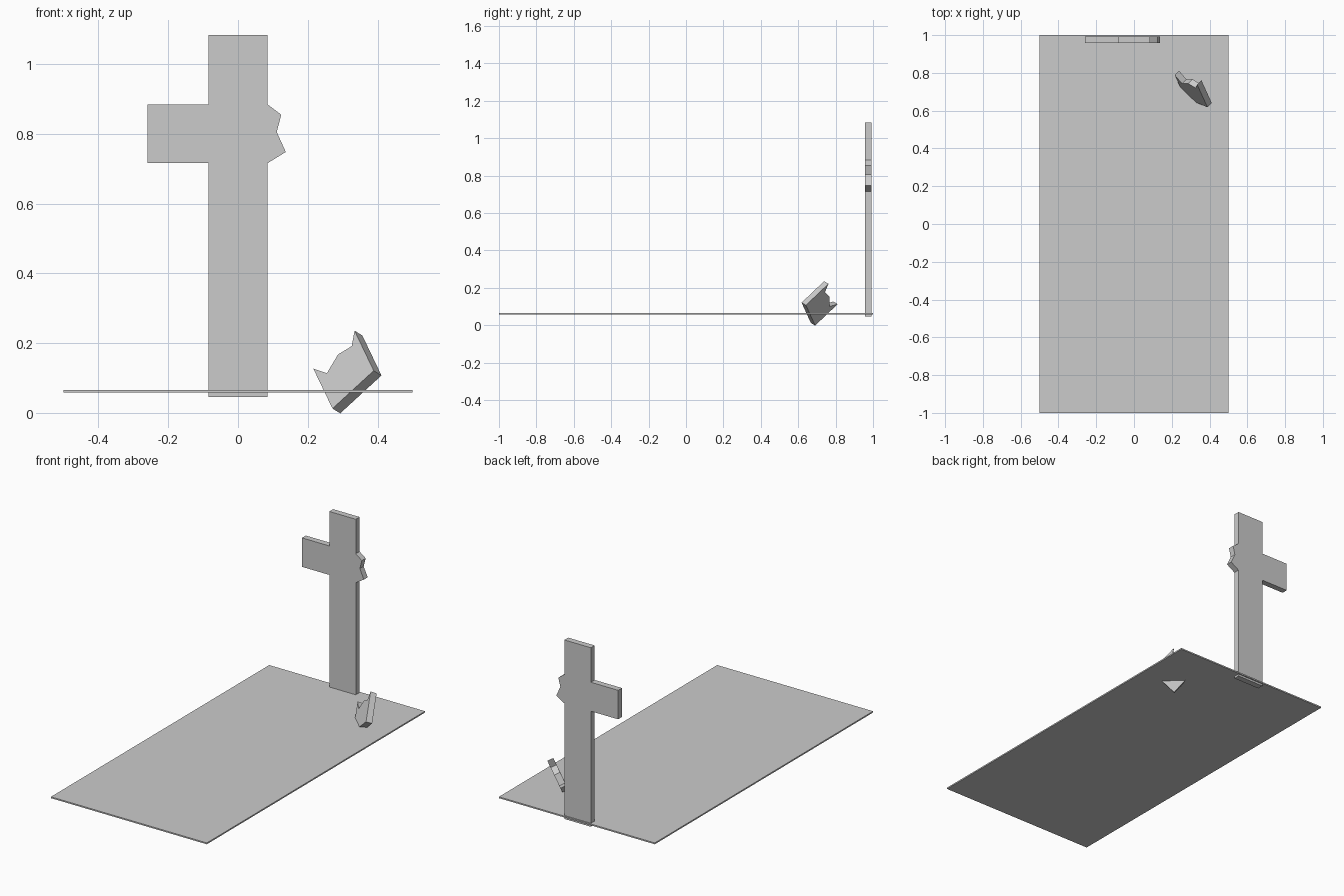
import bpy, bmesh
from mathutils import Matrix, Vector

if "Cube" in bpy.data.objects:
    bpy.data.objects.remove(bpy.data.objects["Cube"], do_unlink=True)

stone = bpy.data.materials.new("grey_stone")
stone.use_nodes = True
stone.diffuse_color = (0.6, 0.6, 0.6, 1)
stone.node_tree.nodes["Principled BSDF"].inputs["Base Color"].default_value = (0.6, 0.6, 0.6, 1)


def prism(name, outline, depth, matrix):
    """Extrude a flat outline along local z and place it with a matrix."""
    bm = bmesh.new()
    face = bm.faces.new([bm.verts.new((a, b, 0)) for a, b in outline])
    extruded = bmesh.ops.extrude_face_region(bm, geom=[face])["geom"]
    moved = [v for v in extruded if isinstance(v, bmesh.types.BMVert)]
    bmesh.ops.translate(bm, verts=moved, vec=(0, 0, depth))
    bm.transform(matrix)
    bmesh.ops.recalc_face_normals(bm, faces=bm.faces)
    mesh = bpy.data.meshes.new(name)
    bm.to_mesh(mesh)
    bm.free()
    mesh.materials.append(stone)
    obj = bpy.data.objects.new(name, mesh)
    bpy.context.collection.objects.link(obj)
    return obj


def frame(x_axis, y_axis, z_axis, origin):
    m = Matrix((x_axis, y_axis, z_axis)).transposed().to_4x4()
    m.translation = origin
    return m


HALF, ARM = 0.085, 0.26
TOP, BASE = 1.084, 0.046
ARM_TOP, ARM_LOW = 0.884, 0.716
THICK = 0.035

# Jagged break shared by the cross and its fallen piece, from top to bottom
fracture = [(HALF, ARM_TOP), (0.124, 0.855), (0.111, 0.805), (0.137, 0.748), (HALF, ARM_LOW)]

# Ground slab
prism("ground_slab", [(-0.5, -1), (0.5, -1), (0.5, 1), (-0.5, 1)], 0.008,
      Matrix.Translation((0, 0, 0.058)))

# Standing cross with one broken arm
cross = [(-HALF, BASE), (-HALF, ARM_LOW), (-ARM, ARM_LOW), (-ARM, ARM_TOP),
         (-HALF, ARM_TOP), (-HALF, TOP), (HALF, TOP)] + fracture + [(HALF, BASE)]
prism("broken_cross", cross, THICK,
      frame((1, 0, 0), (0, 0, 1), (0, 1, 0), (0, 0.958, 0)))

# Fallen arm piece: a runs across the arm, b runs from its end to the break
piece = [(0, 0)] + [(ARM_TOP - z, ARM - x) for x, z in fracture] + [(ARM_TOP - ARM_LOW, 0)]
along = Vector((-0.313, 0.687, 0.654)).normalized()
across = Vector((-0.708, 0.302, -0.641))
across = (across - along * across.dot(along)).normalized()
prism("fallen_arm", piece, THICK,
      frame(across, along, across.cross(along), (0.389, 0.618, 0.121)))
